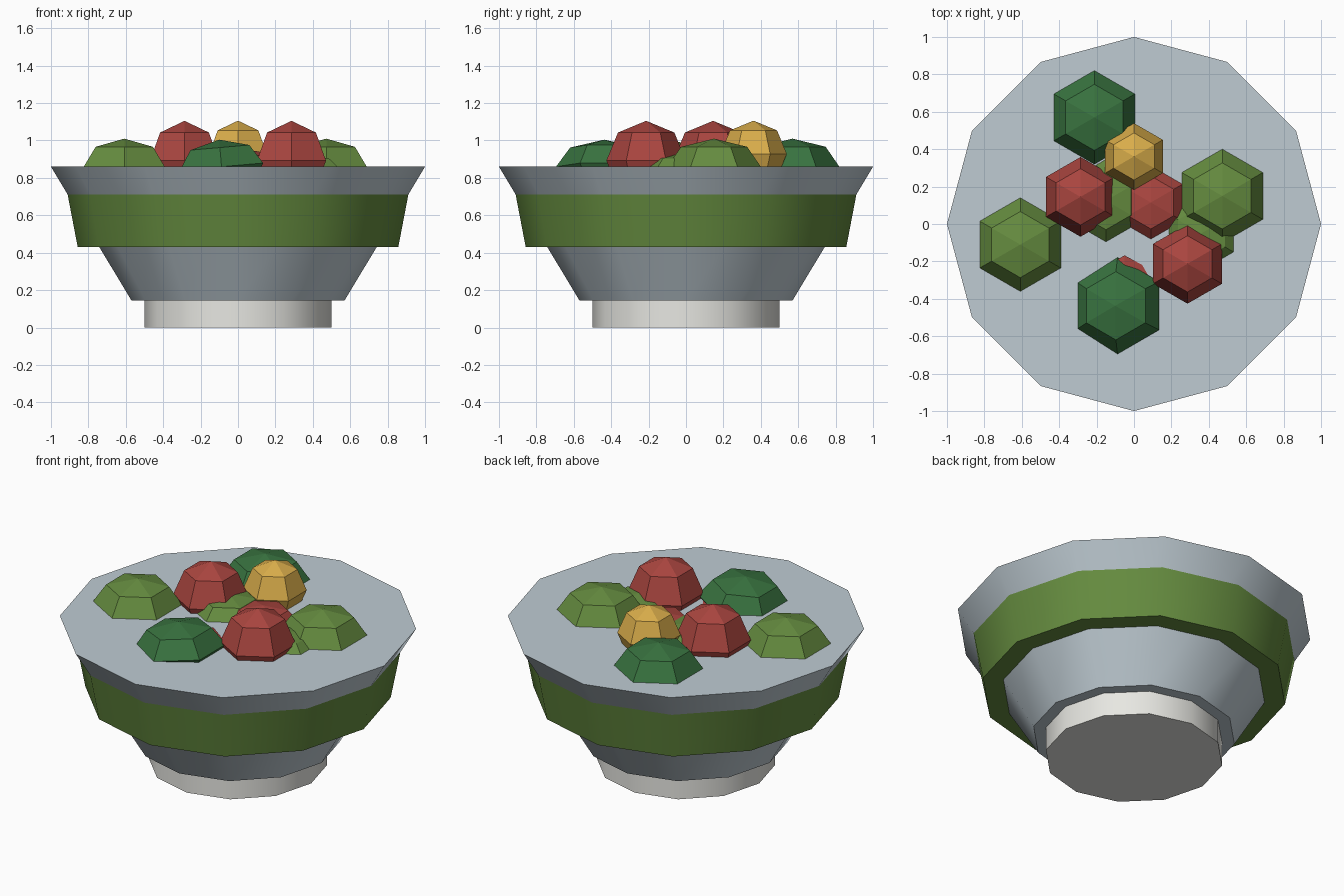
import bpy, bmesh
from math import sin, cos, pi, radians
from mathutils import Euler

if "Cube" in bpy.data.objects:
    bpy.data.objects.remove(bpy.data.objects["Cube"])


def material(name, rgb):
    m = bpy.data.materials.new(name)
    m.diffuse_color = (*rgb, 1)
    m.use_nodes = True
    m.node_tree.nodes["Principled BSDF"].inputs["Base Color"].default_value = m.diffuse_color
    return m


RED = material("red", (0.40, 0.06, 0.05))
LIGHT = material("light_green", (0.13, 0.26, 0.05))
DARK = material("dark_green", (0.04, 0.17, 0.05))
YELLOW = material("yellow", (0.70, 0.42, 0.07))
CERAMIC = material("pale_blue", (0.52, 0.60, 0.65))
WHITE = material("white", (0.80, 0.80, 0.76))


def lathe(name, profile, sides, mat, loc=(0, 0, 0), rot=(0, 0, 0), scale=(1, 1, 1), smooth=False):
    """Revolve (radius, z) points, listed bottom to top; end rings are capped."""
    bm = bmesh.new()
    rings = []
    for r, z in profile:
        n = sides if r > 0 else 1
        rings.append([bm.verts.new((r * cos(pi / 2 + 2 * pi * i / sides),
                                    r * sin(pi / 2 + 2 * pi * i / sides), z)) for i in range(n)])
    for a, b in zip(rings, rings[1:]):
        for i in range(sides):
            j = (i + 1) % sides
            quad = [a[i % len(a)], a[j % len(a)], b[j % len(b)], b[i % len(b)]]
            bm.faces.new(list(dict.fromkeys(quad)))
    for ring in (rings[0], rings[-1]):
        if len(ring) > 1:
            bm.faces.new(ring)
    bmesh.ops.recalc_face_normals(bm, faces=bm.faces)
    me = bpy.data.meshes.new(name)
    bm.to_mesh(me)
    bm.free()
    me.materials.append(mat)
    ob = bpy.data.objects.new(name, me)
    bpy.context.collection.objects.link(ob)
    ob.location, ob.rotation_euler, ob.scale = loc, Euler(rot), scale
    if smooth:
        bpy.ops.object.select_all(action='DESELECT')
        ob.select_set(True)
        bpy.context.view_layer.objects.active = ob
        bpy.ops.object.shade_smooth_by_angle(angle=radians(40))
    return ob


# Bowl: foot, tapered body and coloured band
lathe("foot", [(0.5, 0), (0.5, 0.145)], 12, WHITE, smooth=True)
lathe("bowl", [(0.57, 0.145), (1.0, 0.86)], 12, CERAMIC, smooth=True)
lathe("band", [(0.857, 0.43), (0.912, 0.717)], 12, LIGHT, smooth=True)

# Salad pieces: six-sided, four-ring spheres
BALL = [(0 if k in (0, 4) else sin(k * pi / 4), -cos(k * pi / 4)) for k in range(5)]


def piece(name, mat, loc, r, h, tilt=(0, 0)):
    lathe(name, BALL, 6, mat, loc, (radians(tilt[0]), radians(tilt[1]), 0), (r, r, h))


# Leaves
piece("leaf_left", LIGHT, (-0.608, -0.11, 0.86), 0.25, 0.15)
piece("leaf_right", LIGHT, (0.472, 0.15, 0.86), 0.25, 0.15)
piece("leaf_back", DARK, (-0.212, 0.57, 0.86), 0.25, 0.15)
piece("leaf_front", DARK, (-0.088, -0.437, 0.86), 0.258, 0.145, (0, -5))
piece("leaf_centre", LIGHT, (-0.15, 0.125, 0.86), 0.22, 0.09)
piece("leaf_low_right", LIGHT, (0.36, -0.05, 0.855), 0.205, 0.07)

# Tomatoes
piece("tomato_left", RED, (-0.286, 0.145, 0.892), 0.213, 0.213)
piece("tomato_right", RED, (0.286, -0.213, 0.892), 0.213, 0.213)
piece("tomato_slice_centre", RED, (0.09, 0.115, 0.855), 0.2, 0.09)
piece("tomato_slice_front", RED, (-0.05, -0.37, 0.805), 0.215, 0.05, (20, 0))

# Corn
piece("corn", YELLOW, (0, 0.361, 0.928), 0.178, 0.178)
